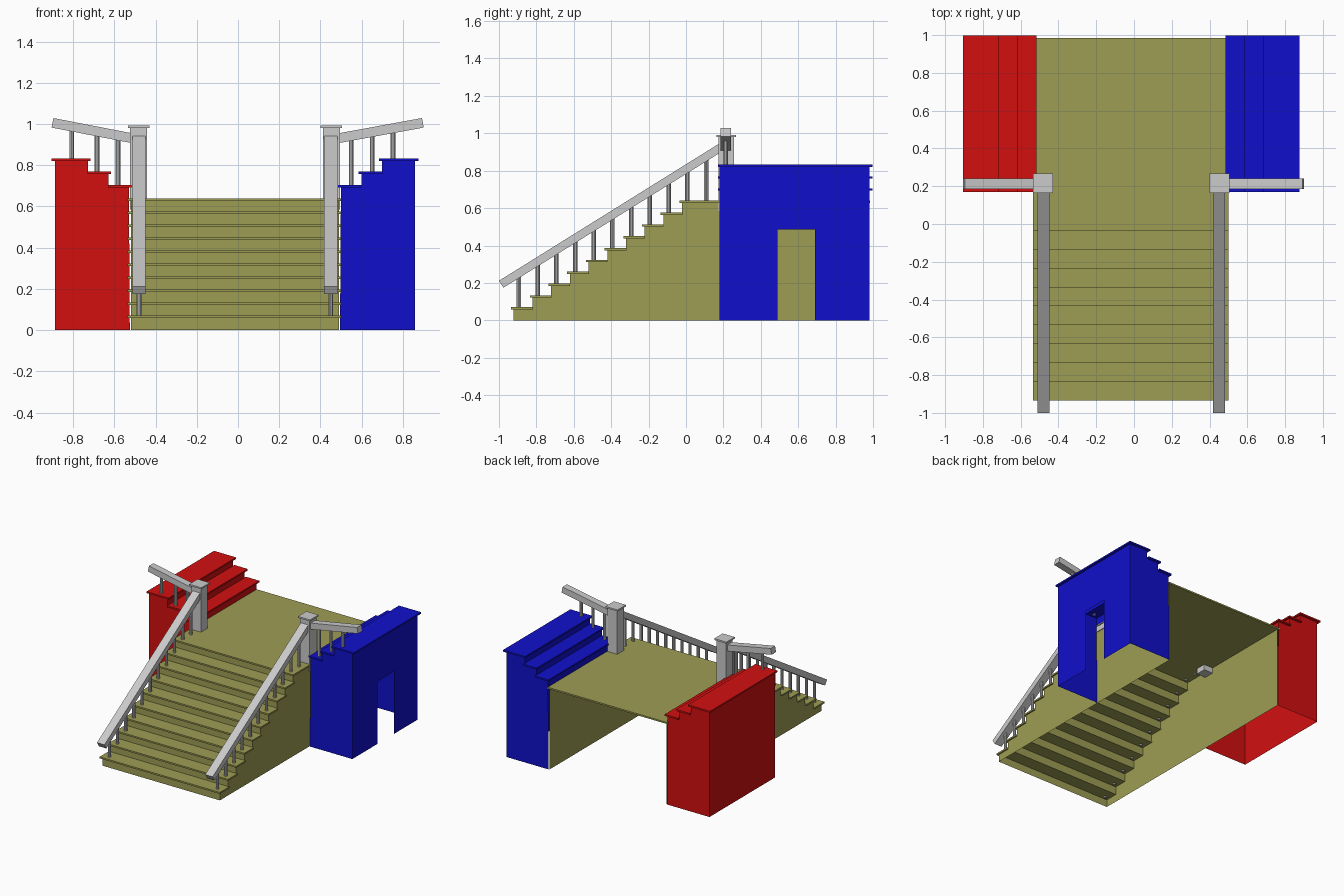
import bpy, bmesh, math
from mathutils import Vector, Matrix

if "Cube" in bpy.data.objects:
    bpy.data.objects.remove(bpy.data.objects["Cube"])

CX = -0.015            # symmetry plane of the staircase
STEPS = 10
TH = 0.012             # tread thickness


def material(name, rgb):
    m = bpy.data.materials.new(name)
    m.diffuse_color = (*rgb, 1)
    m.use_nodes = True
    m.node_tree.nodes["Principled BSDF"].inputs["Base Color"].default_value = m.diffuse_color
    return m


OLIVE = material("olive", (0.34, 0.34, 0.09))
RED = material("red", (0.65, 0.005, 0.005))
BLUE = material("blue", (0.005, 0.005, 0.6))


def finish(name, bm, mat=None):
    bmesh.ops.recalc_face_normals(bm, faces=bm.faces)
    me = bpy.data.meshes.new(name)
    bm.to_mesh(me)
    bm.free()
    ob = bpy.data.objects.new(name, me)
    bpy.context.collection.objects.link(ob)
    if mat:
        me.materials.append(mat)
    return ob


def face(bm, pts):
    bm.faces.new([bm.verts.new(p) for p in pts])


def box(bm, x0, x1, y0, y1, z0, z1):
    size = (abs(x1 - x0), y1 - y0, z1 - z0, 1)
    mid = Vector(((x0 + x1) / 2, (y0 + y1) / 2, (z0 + z1) / 2))
    bmesh.ops.create_cube(bm, size=1, matrix=Matrix.Translation(mid) @ Matrix.Diagonal(size))


def rail(bm, a, b, width, thick):
    # square-ended beam between two points
    a, b = Vector(a), Vector(b)
    d = (b - a).normalized()
    side = d.cross(Vector((0, 0, 1))).normalized()
    rot = Matrix((side, d, side.cross(d))).transposed().to_4x4()
    m = Matrix.Translation((a + b) / 2) @ rot @ Matrix.Diagonal((width, (b - a).length, thick, 1))
    bmesh.ops.create_cube(bm, size=1, matrix=m)


def baluster(bm, x, y, z0, z1):
    bmesh.ops.create_cone(bm, cap_ends=True, segments=10, radius1=0.012, radius2=0.012,
                          depth=z1 - z0, matrix=Matrix.Translation((x, y, (z0 + z1) / 2)))


def step_z(i):
    return 0.07 + 0.0633 * i


def step_y(i):
    return -0.935 + 0.1 * i


# Main flight: treads and landing
bm = bmesh.new()
for i in range(STEPS):
    back = 0.985 if i == STEPS - 1 else step_y(i + 1) + 0.016
    box(bm, CX - 0.52, CX + 0.514, step_y(i), back, step_z(i) - TH, step_z(i))
finish("treads_and_landing", bm, OLIVE)

# Main flight: risers and side walls, open underneath and behind
bm = bmesh.new()
profile = []
for i in range(STEPS):
    y = step_y(i) + 0.014
    z0 = step_z(i - 1) - TH if i else 0
    z1 = step_z(i) - TH
    profile += [(y, z0), (y, z1)]
    face(bm, [(CX - 0.504, y, z0), (CX + 0.504, y, z0), (CX + 0.504, y, z1), (CX - 0.504, y, z1)])
profile += [(0.98, step_z(STEPS - 1) - TH), (0.98, 0)]
for s in (-1, 1):
    face(bm, [(CX + s * 0.504, y, z) for y, z in profile])
finish("risers_and_side_walls", bm, OLIVE)


# Side wings: stepped top, front, back and outer walls
def wing(name, s, mat, doorway):
    bm = bmesh.new()
    X = lambda v: CX + s * v
    y0, y1 = 0.178, 0.98
    levels = [(0.50, 0.615, 0.705), (0.60, 0.715, 0.77), (0.70, 0.89, 0.833)]
    outline = [(0.51, 0)]
    prev = 0.635
    for inner, outer, z in levels:
        box(bm, X(inner), X(outer), 0.17, 0.998, z - TH, z)
        r = inner + 0.014
        face(bm, [(X(r), y0, prev), (X(r), y1, prev), (X(r), y1, z - TH), (X(r), y0, z - TH)])
        outline += [(r, prev), (r, z - TH)]
        prev = z - TH
    outline += [(0.873, prev), (0.873, 0)]
    for y in (y0, y1):
        face(bm, [(X(x), y, z) for x, z in outline])
    wall = [(y0, 0), (y0, prev), (y1, prev), (y1, 0)]
    if doorway:
        wall += [(0.69, 0), (0.69, 0.485), (0.49, 0.485), (0.49, 0)]
    face(bm, [(X(0.873), y, z) for y, z in wall])
    finish(name, bm, mat)


wing("left_wing", -1, RED, False)
wing("right_wing", 1, BLUE, True)

# Railings on both sides
for s, side, px, end in ((-1, "left", -0.482, -0.90), (1, "right", 0.453, 0.897)):
    rx = CX + s * 0.465
    # Newel post with flat cap
    bm = bmesh.new()
    box(bm, px - 0.041, px + 0.041, 0.174, 0.256, 0.585, 0.982)
    box(bm, px - 0.052, px + 0.052, 0.164, 0.267, 0.98, 0.992)
    finish(side + "_newel_post", bm)

    # Sloping handrail and its balusters
    bm = bmesh.new()
    rail(bm, (rx, -0.988, 0.193), (rx, 0.2, 0.933), 0.064, 0.044)
    finish(side + "_handrail", bm)
    bm = bmesh.new()
    for i in range(STEPS + 1):
        y = -0.893 + 0.1 * i
        top = 0.193 + (y + 0.988) * 0.623
        baluster(bm, rx, y, step_z(min(i, STEPS - 1)) - 0.02, top)
    finish(side + "_balusters", bm)

    # Short rail over the wing and its balusters
    bm = bmesh.new()
    rail(bm, (px, 0.213, 0.925), (end, 0.213, 1.006), 0.055, 0.047)
    finish(side + "_wing_rail", bm)
    bm = bmesh.new()
    spots = (-0.582, -0.684, -0.807) if s < 0 else (0.549, 0.651, 0.752)
    for x, z in zip(spots, (0.69, 0.755, 0.82)):
        baluster(bm, x, 0.213, z, 0.925 + 0.081 * (x - px) / (end - px))
    finish(side + "_wing_balusters", bm)
